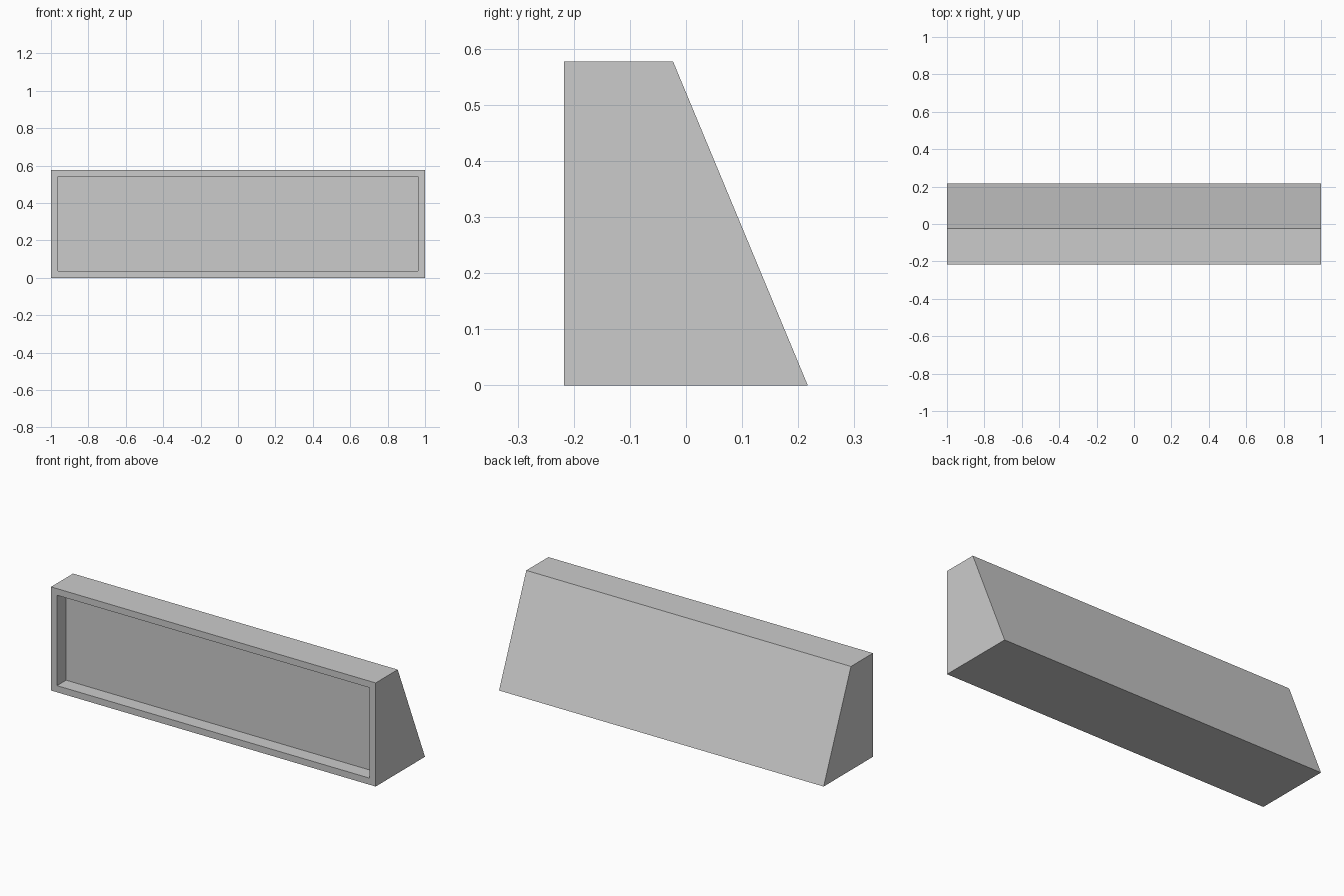
import bpy, bmesh
from mathutils import Vector

# Remove the default object
cube = bpy.data.objects.get("Cube")
if cube:
    bpy.data.objects.remove(cube, do_unlink=True)

# Single plain grey material
grey = bpy.data.materials.new("plain grey")
colour = (0.6, 0.6, 0.6, 1)
grey.diffuse_color = colour
grey.use_nodes = True
grey.node_tree.nodes["Principled BSDF"].inputs["Base Color"].default_value = colour

# Side profile (y, z), extruded along the length
profile = [(-0.217, 0), (0.217, 0), (-0.023, 0.577), (-0.217, 0.577)]
bm = bmesh.new()
end = bm.faces.new([bm.verts.new((-1, y, z)) for y, z in profile])
ext = bmesh.ops.extrude_face_region(bm, geom=[end])
bmesh.ops.translate(bm, vec=(2, 0, 0),
                    verts=[v for v in ext["geom"] if isinstance(v, bmesh.types.BMVert)])
bmesh.ops.recalc_face_normals(bm, faces=bm.faces)

# Framed recess in the front: inset a border, then push the panel back
front = min(bm.faces, key=lambda f: f.normal.y)
bmesh.ops.inset_individual(bm, faces=[front], thickness=0.052)
panel = bmesh.ops.extrude_discrete_faces(bm, faces=[front])["faces"][0]
bmesh.ops.translate(bm, vec=Vector((0, 0.08, 0)), verts=panel.verts)

# The discrete extrude keeps the side walls joined to the border
bmesh.ops.remove_doubles(bm, verts=bm.verts, dist=1e-5)
bmesh.ops.recalc_face_normals(bm, faces=bm.faces)

mesh = bpy.data.meshes.new("wedge_housing")
bm.to_mesh(mesh)
bm.free()
mesh.materials.append(grey)
bpy.context.collection.objects.link(bpy.data.objects.new("wedge_housing", mesh))
